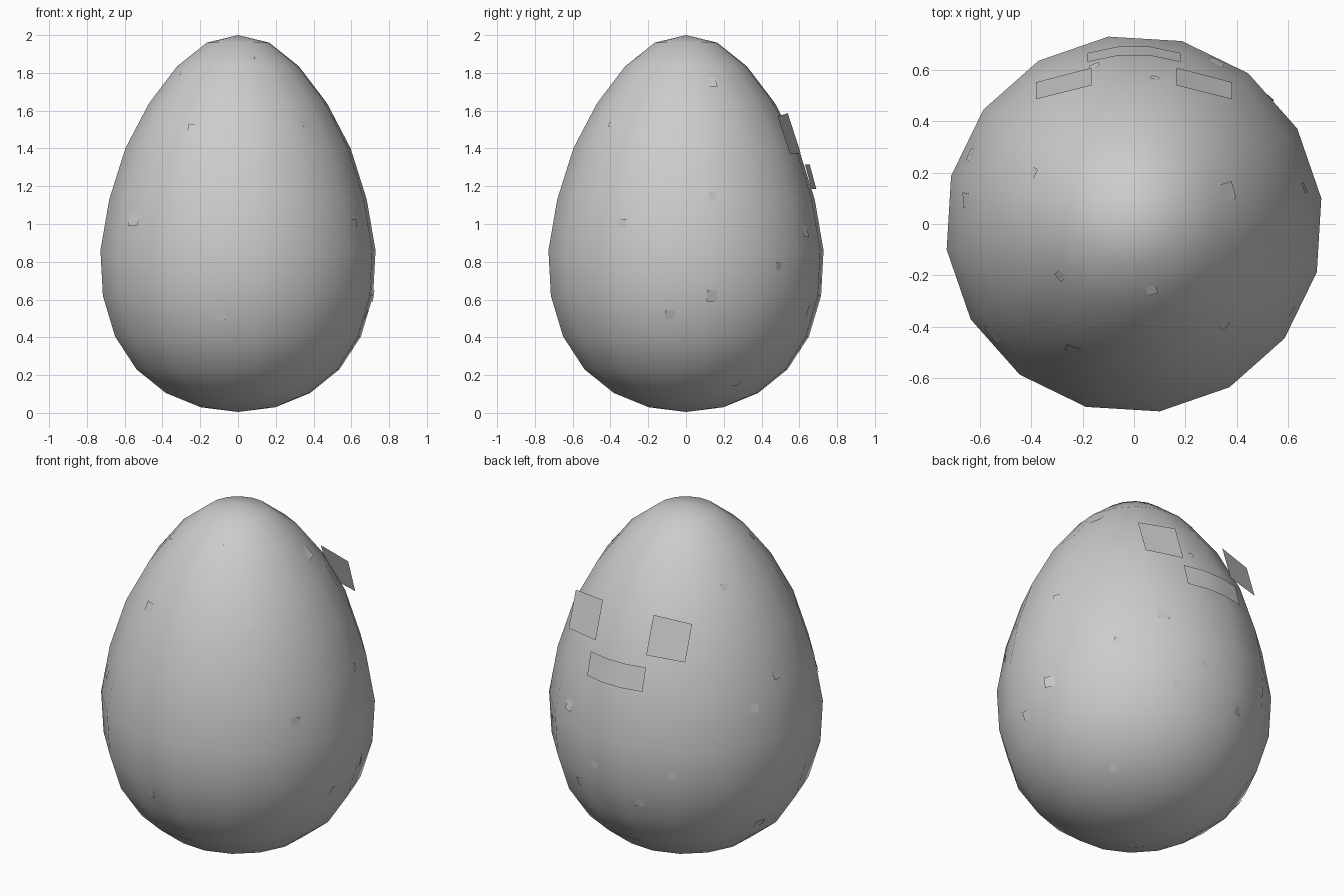
import bpy
import bmesh
import math
import random
from mathutils import Matrix, Vector

random.seed(4)
cube = bpy.data.objects.get("Cube")
if cube:
    bpy.data.objects.remove(cube, do_unlink=True)

grey = bpy.data.materials.new("shell_grey")
grey.use_nodes = True
GREY = (0.6, 0.6, 0.6, 1)
grey.diffuse_color = GREY
grey.node_tree.nodes["Principled BSDF"].inputs["Base Color"].default_value = GREY

SIDES = 16
STEP = 2 * math.pi / SIDES
TURN = math.radians(7.8)
PROFILE = [(0, 0.005), (0.2, 0.03), (0.385, 0.105), (0.542, 0.23), (0.657, 0.405),
           (0.722, 0.62), (0.735, 0.86), (0.688, 1.13), (0.602, 1.4),
           (0.475, 1.64), (0.325, 1.835), (0.167, 1.96), (0, 2)]


def finish(name, bm, smooth=True):
    """Turn a bmesh into a named object with the shell material."""
    mesh = bpy.data.meshes.new(name)
    for face in bm.faces:
        face.smooth = smooth
    bm.to_mesh(mesh)
    bm.free()
    mesh.materials.append(grey)
    obj = bpy.data.objects.new(name, mesh)
    bpy.context.collection.objects.link(obj)
    return obj


def strip(name, top, bottom):
    """Sheet between two rows of points, facing the back."""
    bm = bmesh.new()
    a = [bm.verts.new(p) for p in top]
    b = [bm.verts.new(p) for p in bottom]
    for i in range(len(a) - 1):
        bm.faces.new((a[i], a[i + 1], b[i + 1], b[i]))
    return finish(name, bm)


# Egg body, turned from its profile
bm = bmesh.new()
verts = [bm.verts.new((r * math.cos(TURN), r * math.sin(TURN), z)) for r, z in PROFILE]
edges = [bm.edges.new(pair) for pair in zip(verts, verts[1:])]
bmesh.ops.spin(bm, geom=verts + edges, cent=(0, 0, 0), axis=(0, 0, 1),
               angle=2 * math.pi, steps=SIDES)
bmesh.ops.remove_doubles(bm, verts=bm.verts, dist=0.001)
bmesh.ops.recalc_face_normals(bm, faces=bm.faces)
finish("egg_body", bm)

# Square eyes, mirrored in x
for side, name in ((1, "left_eye"), (-1, "right_eye")):
    xs = (0.165, 0.38) if side > 0 else (-0.38, -0.165)
    top = [(x, 0.58 - 0.25 * abs(x), 1.6 - 0.08 * abs(x)) for x in xs]
    bottom = [(x, 0.65 - 0.26 * abs(x), 1.38 - 0.03 * abs(x)) for x in xs]
    strip(name, top, bottom)

# Mouth, bent around the shell
XS = (-0.18, -0.06, 0.06, 0.18)
strip("mouth",
      [(x, 0.655 if abs(x) < 0.1 else 0.63, 1.315) for x in XS],
      [(x, 0.69 if abs(x) < 0.1 else 0.665, 1.185) for x in XS])


def flake(bm, azimuth, height, size):
    """Small square chip lying almost flush on one facet of the shell."""
    az = math.radians(azimuth)
    for (r0, z0), (r1, z1) in zip(PROFILE, PROFILE[1:]):
        if z0 <= height <= z1:
            break
    radius = r0 + (r1 - r0) * (height - z0) / (z1 - z0)
    centre = TURN + (math.floor((az - TURN) / STEP) + 0.5) * STEP
    flat = math.cos(STEP / 2)
    radius *= flat / math.cos(az - centre)
    out = Vector((math.cos(centre), math.sin(centre), 0))
    side = Vector((-out.y, out.x, 0))
    up = (out * (r1 - r0) * flat + Vector((0, 0, z1 - z0))).normalized()
    normal = side.cross(up)
    spot = Vector((radius * math.cos(az), radius * math.sin(az), height)) + normal * 0.004
    tilt = Matrix.Rotation(random.uniform(-0.15, 0.15), 3, up) @ \
        Matrix.Rotation(random.uniform(-0.15, 0.15), 3, side)
    corners = [spot + tilt @ (side * u + up * v) * size / 2
               for u, v in ((-1, -1), (1, -1), (1, 1), (-1, 1))]
    bm.faces.new([bm.verts.new(c) for c in corners])


# Speckle chips scattered over the shell: azimuth, height, size
CHIPS = [(19, 1.75, 0.07), (218, 1.03, 0.08), (262, 0.52, 0.05), (353, 0.52, 0.05),
         (312, 1.53, 0.04), (215, 1.8, 0.04), (285, 1.88, 0.04), (331, 1, 0.05),
         (244, 1.5, 0.06), (104, 1.28, 0.04), (82, 1.44, 0.03), (153, 1.68, 0.04),
         (172, 1.2, 0.06), (12, 1.15, 0.04), (157, 1.06, 0.05), (63, 0.96, 0.06),
         (43, 0.78, 0.04), (104, 0.53, 0.05), (70, 0.54, 0.05), (165, 0.33, 0.06),
         (82, 0.7, 0.04), (119, 0.73, 0.04), (36, 0.16, 0.04), (11, 0.62, 0.06)]
bm = bmesh.new()
for chip in CHIPS:
    flake(bm, *chip)
finish("speckle_chips", bm, smooth=False)
